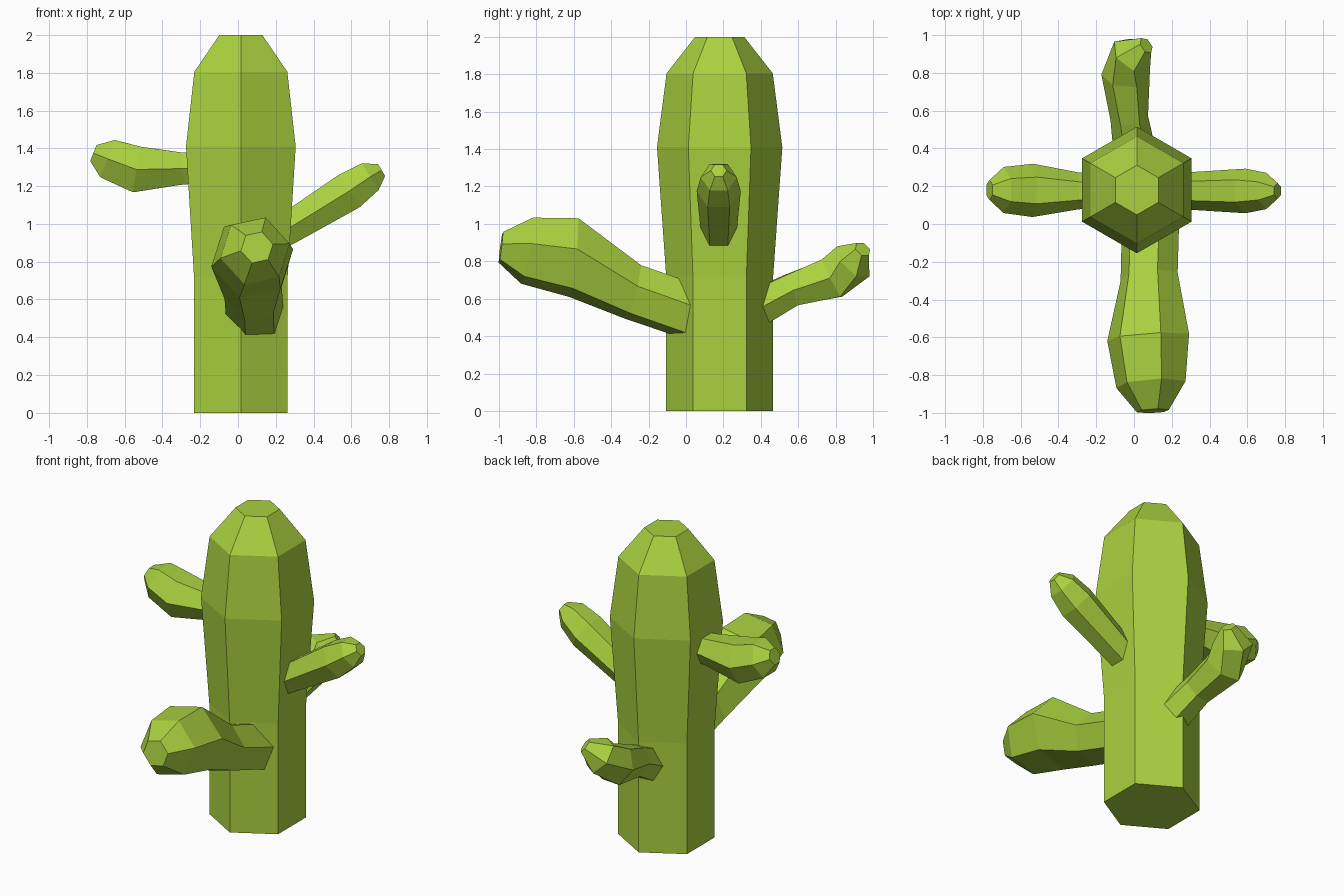
import bpy, bmesh
from math import cos, sin, radians
from mathutils import Vector

if "Cube" in bpy.data.objects:
    bpy.data.objects.remove(bpy.data.objects["Cube"])

green = bpy.data.materials.new("cactus_green")
green.diffuse_color = (0.40, 0.64, 0.05, 1)
green.use_nodes = True
green.node_tree.nodes["Principled BSDF"].inputs["Base Color"].default_value = green.diffuse_color


def loft(name, rings, roll=0, normals=None):
    """Six-sided tube through rings of (x, y, z, radius), capped at both ends."""
    pts = [Vector(r[:3]) for r in rings]
    steps = [(b - a).normalized() for a, b in zip(pts, pts[1:])]
    bm = bmesh.new()
    loops = []
    for i, p in enumerate(pts):
        if normals:
            n = Vector(normals[i]).normalized()
        else:
            n = (steps[max(i - 1, 0)] + steps[min(i, len(steps) - 1)]).normalized()
        u = n.cross(Vector((0, 0, 1)))
        u = u.normalized() if u.length > 0.01 else Vector((0, 1, 0))
        v = u.cross(n)
        loop = []
        for k in range(6):
            a = radians(60 * k + roll)
            loop.append(bm.verts.new(p + (u * cos(a) + v * sin(a)) * rings[i][3]))
        loops.append(loop)
    for a, b in zip(loops, loops[1:]):
        for k in range(6):
            j = (k + 1) % 6
            bm.faces.new((a[k], a[j], b[j], b[k]))
    bm.faces.new(loops[0])
    bm.faces.new(loops[-1])
    bmesh.ops.recalc_face_normals(bm, faces=bm.faces)
    mesh = bpy.data.meshes.new(name)
    bm.to_mesh(mesh)
    bm.free()
    mesh.materials.append(green)
    obj = bpy.data.objects.new(name, mesh)
    bpy.context.collection.objects.link(obj)
    return obj


# Trunk: hexagon with a corner facing the front
loft("trunk", [(0.015, 0.18, z, r) for z, r in
               ((0, 0.286), (0.72, 0.286), (1.41, 0.335), (1.805, 0.284), (2, 0.131))])

# Right arm
loft("right_arm", [(0.2, 0.175, 0.94, 0.097), (0.29, 0.175, 0.99, 0.099),
                   (0.59, 0.175, 1.175, 0.118), (0.70, 0.175, 1.25, 0.096),
                   (0.76, 0.175, 1.285, 0.042)])

# Left arm
loft("left_arm", [(-0.18, 0.175, 1.295, 0.095), (-0.29, 0.175, 1.293, 0.097),
                  (-0.535, 0.178, 1.288, 0.141), (-0.69, 0.18, 1.345, 0.122),
                  (-0.765, 0.18, 1.375, 0.053)])

# Front arm, the thickest, slightly rolled
loft("front_arm", [(0.09, 0.1, 0.505, 0.155), (0.08, -0.28, 0.635, 0.156),
                   (0.075, -0.6, 0.82, 0.222), (0.09, -0.85, 0.857, 0.188),
                   (0.10, -0.99, 0.875, 0.087)], roll=-12,
     normals=[(0, -1, 0.3), (0.1, -1, 0.25), (0.067, -1, 0.1),
              (0.07, -1, 0.16), (0.05, -1, 0.13)])

# Back arm, bending up and towards the right
loft("back_arm", [(0.01, 0.34, 0.53, 0.115), (-0.025, 0.56, 0.645, 0.1),
                  (-0.045, 0.78, 0.71, 0.128), (-0.01, 0.895, 0.8, 0.118),
                  (0.065, 0.945, 0.865, 0.047)])
